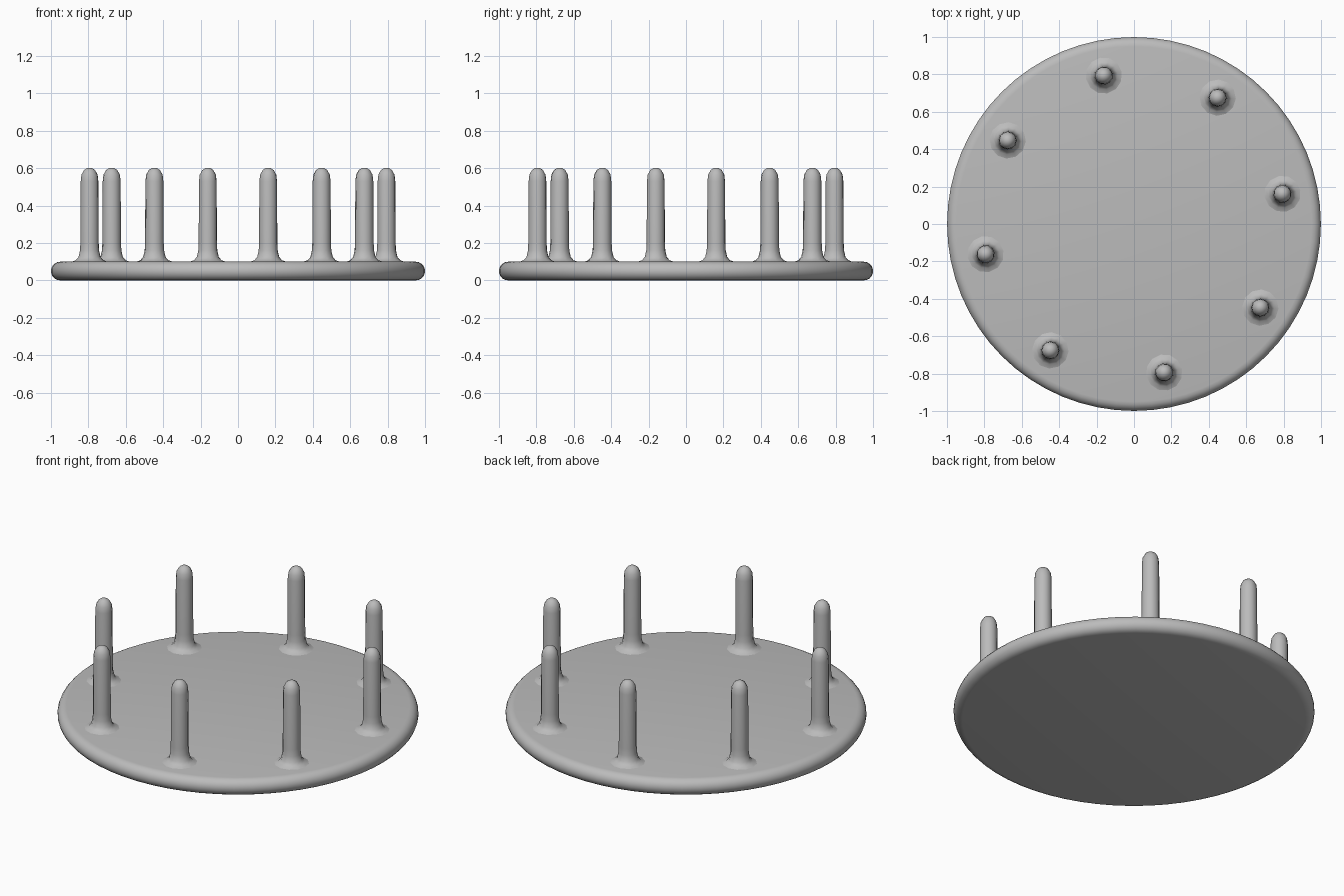
import bpy, bmesh, math

if "Cube" in bpy.data.objects:
    bpy.data.objects.remove(bpy.data.objects["Cube"])

grey = bpy.data.materials.new("plain grey")
grey.diffuse_color = (0.5, 0.5, 0.5, 1)
grey.use_nodes = True
grey.node_tree.nodes["Principled BSDF"].inputs["Base Color"].default_value = grey.diffuse_color


def lathe(name, profile, sides, location=(0, 0, 0), turn=0.0):
    """Revolve (radius, height) points around z; radius 0 becomes a pole."""
    bm = bmesh.new()
    rings = []
    for r, z in profile:
        if r == 0:
            rings.append([bm.verts.new((0, 0, z))] * sides)
        else:
            rings.append([bm.verts.new((r * math.cos(math.tau * i / sides),
                                        r * math.sin(math.tau * i / sides), z))
                          for i in range(sides)])
    for low, high in zip(rings, rings[1:]):
        for i in range(sides):
            j = (i + 1) % sides
            corners = list(dict.fromkeys((low[i], low[j], high[j], high[i])))
            bm.faces.new(corners)
    bmesh.ops.recalc_face_normals(bm, faces=bm.faces)
    mesh = bpy.data.meshes.new(name)
    bm.to_mesh(mesh)
    bm.free()
    mesh.materials.append(grey)
    ob = bpy.data.objects.new(name, mesh)
    bpy.context.collection.objects.link(ob)
    ob.location = location
    ob.rotation_euler.z = turn
    bpy.context.view_layer.objects.active = ob
    bpy.ops.object.select_all(action='DESELECT')
    ob.select_set(True)
    bpy.ops.object.shade_smooth_by_angle(angle=math.radians(40))
    return ob


# Round base plate with a softly rounded rim
rim = [(0.95 + 0.05 * math.cos(a), 0.05 + 0.05 * math.sin(a))
       for a in (math.radians(d) for d in range(-90, 91, 20))]
lathe("base_plate", [(0, 0)] + rim + [(0, 0.1)], 64)

# Ring of eight round-topped pegs, each flaring into the plate
peg = [(0.1, 0.099), (0.075, 0.108), (0.06, 0.125), (0.052, 0.16), (0.05, 0.2),
       (0.048, 0.53), (0.044, 0.565), (0.03, 0.59), (0.014, 0.6), (0, 0.602)]
for k in range(8):
    a = math.radians(11.5 + 45 * k)
    lathe(f"peg_{k + 1}", peg, 12,
          (0.81 * math.cos(a), 0.81 * math.sin(a), 0), a)
